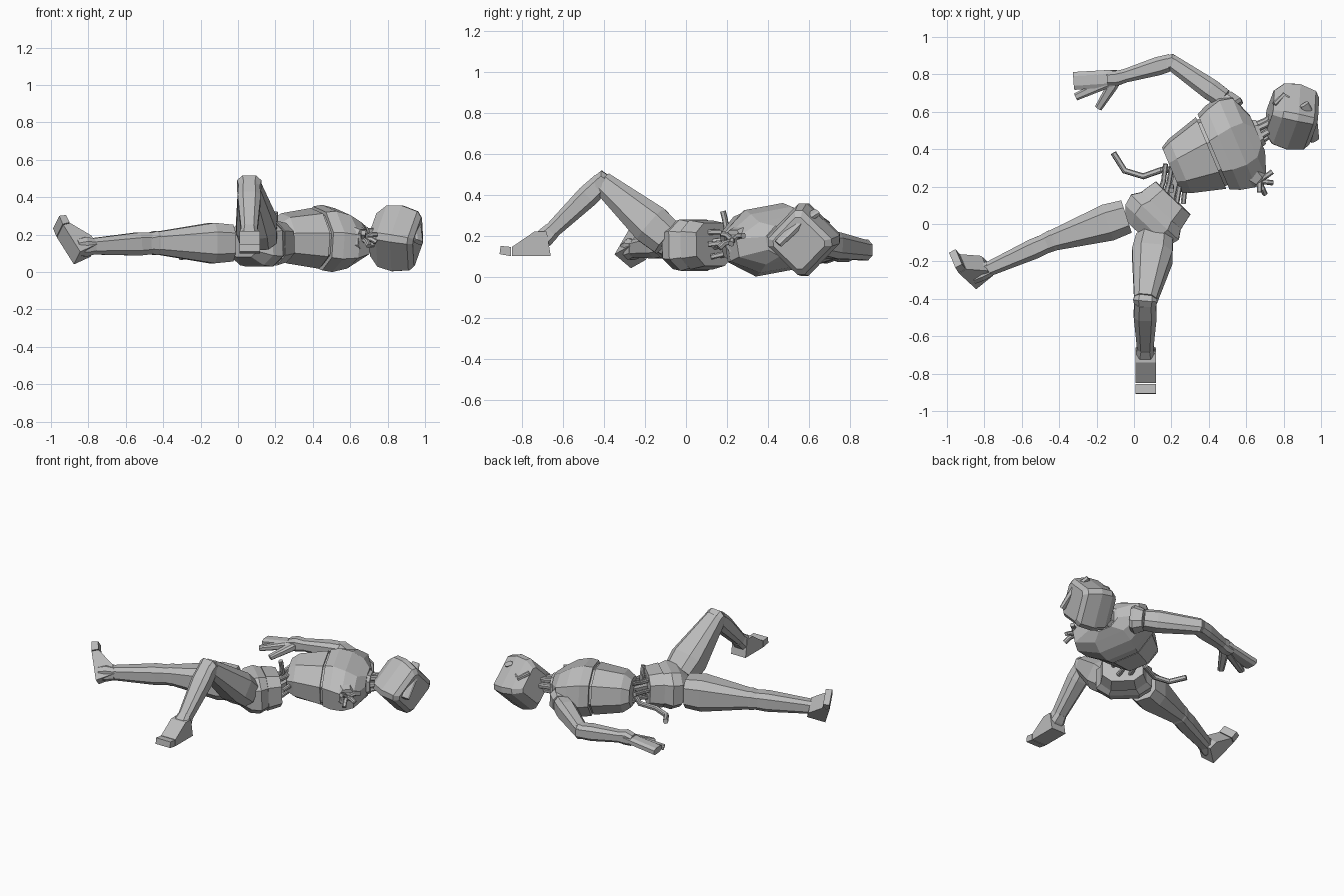
import bpy
import bmesh
from math import cos, sin, pi
from mathutils import Vector

cube = bpy.data.objects.get("Cube")
if cube:
    bpy.data.objects.remove(cube, do_unlink=True)

shade = (.5, .5, .5, 1)
grey = bpy.data.materials.new("plain_grey")
grey.use_nodes = True
grey.diffuse_color = shade
grey.node_tree.nodes["Principled BSDF"].inputs["Base Color"].default_value = shade

UPWARD = Vector((0, 0, 1))
LEFTWARD = Vector((1, 0, 0))


def finish(name, bm):
    bmesh.ops.recalc_face_normals(bm, faces=bm.faces[:])
    mesh = bpy.data.meshes.new(name)
    bm.to_mesh(mesh)
    bm.free()
    mesh.materials.append(grey)
    part = bpy.data.objects.new(name, mesh)
    bpy.context.collection.objects.link(part)


def bridge(bm, rings):
    """Close a row of matching vertex rings into a solid."""
    for lower, upper in zip(rings, rings[1:]):
        for j in range(len(lower)):
            bm.faces.new((lower[j - 1], lower[j], upper[j], upper[j - 1]))
    bm.faces.new(rings[0])
    bm.faces.new(rings[-1])


def loft(name, stations, axis=None, up=UPWARD, corner=.55, roll=0):
    """Faceted solid through stations of (centre, half width, half height)."""
    bm = bmesh.new()
    points = [Vector(station[0]) for station in stations]
    outline = [(1, corner), (corner, 1), (-corner, 1), (-1, corner)]
    outline += [(-a, -b) for a, b in outline]
    rings = []
    for i, (centre, wide, high) in enumerate(stations):
        following = points[min(i + 1, len(points) - 1)]
        along = (axis or following - points[max(i - 1, 0)]).normalized()
        side = up.cross(along).normalized()
        top = along.cross(side)
        turned_side = side * cos(roll) + top * sin(roll)
        turned_top = top * cos(roll) - side * sin(roll)
        rings.append([bm.verts.new(points[i] + turned_side * a * wide + turned_top * b * high)
                      for a, b in outline])
    bridge(bm, rings)
    finish(name, bm)


def shell(name, base, axis, sections, **options):
    """Body section whose (distance, half width, half height) lie on one axis."""
    loft(name, [(base + axis * d, wide, high) for d, wide, high in sections], axis, **options)


def limb(name, start, end, root, tip, depth=1.15, up=UPWARD):
    """Tapering limb that swells slightly below its root."""
    swell = root * 1.1
    loft(name, [(start, root, root * depth),
                (start.lerp(end, .25), swell, swell * depth),
                (end, tip, tip * depth)], up=up)


def joint(name, before, middle, after, size, up=UPWARD):
    """Short bent collar over the meeting of two limbs."""
    entry = middle + (before - middle).normalized() * .05
    leave = middle + (after - middle).normalized() * .05
    loft(name, [(entry, size, size), (middle, size * 1.1, size * 1.25), (leave, size, size)], up=up)


def tube(name, points, radius=.013):
    loft(name, [(p, radius, radius) for p in points], up=Vector((.1, .2, 1)))


def cords(name, start, end, spread, radius):
    """Ring of cords around a thicker core."""
    along = (end - start).normalized()
    side = UPWARD.cross(along).normalized()
    top = along.cross(side)
    for i in range(6):
        offset = (side * cos(i * pi / 3) + top * sin(i * pi / 3)) * spread
        tube(name, [start + offset, start.lerp(end, .5) + offset * .85, end + offset], radius)
    tube(name + "_core", [start, end], radius * 2)


def foot(name, heel, forward, up, half=.055):
    """Boot side profile extruded across its width, plus a separate toe cap."""
    forward.normalize()
    side = forward.cross(up).normalized()
    up = side.cross(forward)
    boot = [(-.02, 0), (.17, 0), (.17, .045), (.06, .12), (0, .12)]
    toe = [(.175, 0), (.23, .01), (.225, .05), (.175, .045)]
    for part, profile in (("boot", boot), ("toe", toe)):
        bm = bmesh.new()
        bridge(bm, [[bm.verts.new(heel + forward * f + up * u + side * across) for f, u in profile]
                    for across in (-half, half)])
        finish(name + "_" + part, bm)


def leg(name, hip, knee, ankle, up):
    limb(name + "_thigh", hip, knee, .091, .055, 1.08, up)
    joint(name + "_knee", hip, knee, ankle, .052, up)
    limb(name + "_shin", knee, ankle, .05, .036, 1.12, up)
    joint(name + "_ankle", knee, ankle, ankle * 2 - knee, .042, up)


# Pelvis and belt
crotch = Vector((.03, -.05, .15))
hip_axis = Vector((.69, .73, .03)).normalized()
shell("pelvis", crotch, hip_axis, [(0, .1, .07), (.06, .16, .115), (.12, .175, .125), (.18, .135, .11)])
shell("belt", crotch, hip_axis, [(.17, .145, .12), (.26, .128, .105)])

# Torso in two shells with a groove between, then the neck collar
waist = Vector((.2, .29, .18))
chest_axis = Vector((.92, .39, 0)).normalized()
torso = dict(corner=.43, roll=.17)
shell("abdomen", waist, chest_axis, [(0, .125, .09), (.05, .15, .125), (.23, .2, .15)], **torso)
shell("torso_groove", waist, chest_axis, [(.2, .185, .138), (.28, .185, .138)], **torso)
shell("chest", waist, chest_axis, [(.245, .21, .158), (.3, .235, .165), (.38, .255, .145),
                                   (.45, .235, .105), (.5, .1, .075)], **torso)
shell("collar", waist, chest_axis, [(.47, .085, .075), (.52, .07, .06)])

# Helmet, visor and ear plate
chin = Vector((.725, .6, .2))
head_axis = Vector((.96, -.2, -.15)).normalized()
shell("head", chin, head_axis, [(0, .09, .09), (.05, .13, .13), (.13, .14, .14),
                                (.22, .125, .125), (.245, .1, .1)], corner=.8, roll=pi / 4)
visor_middle = Vector((.95, .55, .26))
loft("visor", [((.91, .64, .315), .025, .014), (visor_middle, .03, .02),
               ((.965, .45, .16), .025, .014)], up=visor_middle - chin + UPWARD * .4)
tube("ear_plate", [(.75, .64, .295), (.8, .69, .26), (.83, .67, .27)], .012)

# Cords in the neck and torn waist
cords("neck_cord", waist + chest_axis * .5, Vector((.78, .55, .19)), .045, .016)
cords("waist_cord", crotch + hip_axis * .24, waist + chest_axis * .04, .07, .013)
tube("loose_cord", [waist, (.15, .29, .11), (.05, .255, .09), (-.05, .285, .08), (-.11, .38, .09)], .015)
tube("upright_cord", [(.2, .2, .22), (.2, .19, .28), (.2, .18, .32)])

# Arm and hand
shoulder = Vector((.48, .67, .16))
elbow = Vector((.2, .865, .13))
wrist = Vector((-.09, .78, .13))
knuckles = Vector((-.32, .765, .095))
limb("shoulder_cap", Vector((.53, .61, .17)), shoulder, .065, .055)
limb("upper_arm", shoulder, elbow, .052, .042)
joint("elbow", shoulder, elbow, wrist, .041)
limb("forearm", elbow, wrist, .045, .033, 1)
limb("palm", wrist, knuckles, .042, .048, .5)
for name, tip in (("finger", (-.31, .68, .08)), ("thumb", (-.19, .62, .07))):
    limb(name, wrist, Vector(tip), .027, .02, .8)
joint("wrist", elbow, wrist, knuckles, .036)

# Outstretched leg
leg("right", Vector((-.04, .04, .155)), Vector((-.44, -.09, .155)), Vector((-.82, -.26, .135)), UPWARD)
foot("right", Vector((-.87, -.3, .09)), Vector((-.48, .44, .76)), Vector((.9, .38, 0)))

# Raised leg, bent at the knee
leg("left", Vector((.11, -.09, .185)), Vector((.06, -.41, .46)), Vector((.06, -.69, .19)), LEFTWARD)
foot("left", Vector((.062, -.68, .1)), Vector((0, -1, 0)), UPWARD)

# Socket and torn cords at the missing arm
socket = Vector((.67, .23, .175))
limb("shoulder_socket", Vector((.6, .29, .175)), socket, .06, .045)
for end in ((.74, .28, .2), (.74, .22, .16), (.7, .16, .14), (.67, .17, .21)):
    tip = Vector(end)
    tube("shoulder_cord", [socket, socket.lerp(tip, .6) + UPWARD * .01, tip])
